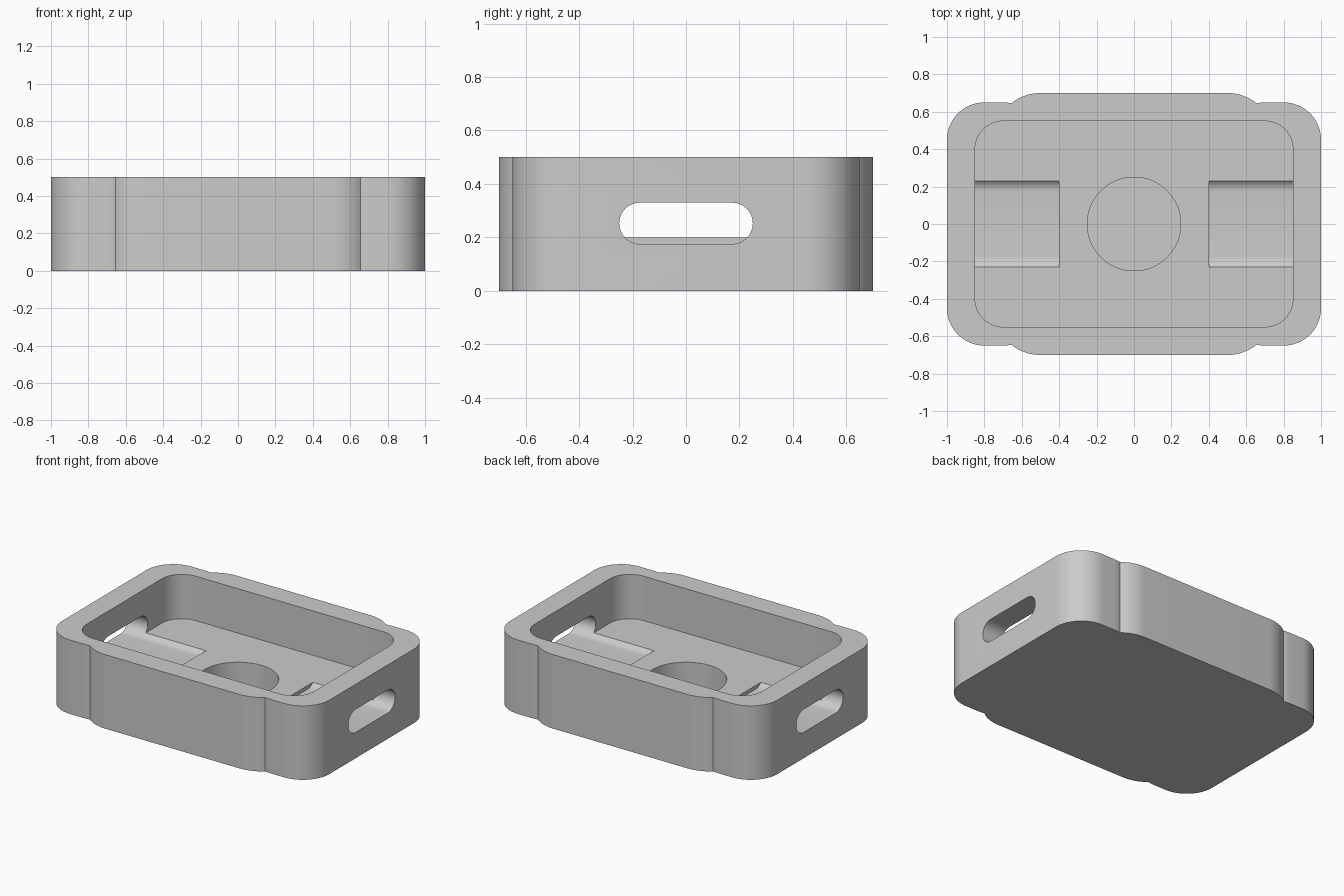
import bpy
import bmesh
from math import sin, cos, pi, asin, acos, radians

cube = bpy.data.objects.get("Cube")
if cube:
    bpy.data.objects.remove(cube, do_unlink=True)

HEIGHT = 0.5
FLOOR = 0.2

grey = bpy.data.materials.new("light_grey")
grey.use_nodes = True
colour = (0.6, 0.6, 0.6, 1)
grey.diffuse_color = colour
grey.node_tree.nodes["Principled BSDF"].inputs["Base Color"].default_value = colour


def arc(cx, cy, r, start, end, steps=16):
    """Points along an arc, end points included."""
    return [(cx + r * cos(start + (end - start) * i / steps),
             cy + r * sin(start + (end - start) * i / steps))
            for i in range(steps + 1)]


def mirror_quarter(quarter):
    """Close a loop from its first-quadrant points, listed from +x to +y."""
    loop = list(quarter)
    loop += [(-x, y) for x, y in reversed(quarter)]
    loop += [(-x, -y) for x, y in quarter]
    loop += [(x, -y) for x, y in reversed(quarter)]
    return loop


def prism(name, loop, low, high, place):
    """Extrude a 2D loop from low to high, placing points with place(u, v, w)."""
    bm = bmesh.new()
    face = bm.faces.new([bm.verts.new(place(u, v, low)) for u, v in loop])
    out = bmesh.ops.extrude_face_region(bm, geom=[face])
    for v in out["geom"]:
        if isinstance(v, bmesh.types.BMVert):
            i = 0 if place is along_x else 2
            v.co[i] = high
    bmesh.ops.recalc_face_normals(bm, faces=bm.faces)
    mesh = bpy.data.meshes.new(name)
    bm.to_mesh(mesh)
    bm.free()
    mesh.materials.append(grey)
    obj = bpy.data.objects.new(name, mesh)
    bpy.context.collection.objects.link(obj)
    return obj


def along_z(u, v, w):
    return (u, v, w)


def along_x(u, v, w):
    return (w, u, v)


# Outer body: long rounded end blocks joined by a slightly wider middle
seam_x, mid_r, end_r = 0.655, 0.25, 0.2
quarter = arc(0.8, 0.45, end_r, 0, pi / 2)
quarter += arc(0.7, 0.45, end_r, pi / 2, pi / 2 + asin((0.7 - seam_x) / end_r), 4)
quarter += arc(0.5, 0.45, mid_r, acos((seam_x - 0.5) / mid_r), pi / 2, 10)[1:]
body = prism("tray_body", mirror_quarter(quarter), 0, HEIGHT, along_z)

# Cutters: main cavity, round well, and a slot through each end wall
cavity = mirror_quarter(arc(0.7, 0.4, 0.15, 0, pi / 2))
well = arc(0, 0, 0.25, 0, 2 * pi, 72)[:-1]
slot_z, slot_r, slot_y = 0.2525, 0.0775, 0.1725
slot = (arc(slot_y, slot_z, slot_r, -pi / 2, pi / 2)
        + arc(-slot_y, slot_z, slot_r, pi / 2, 3 * pi / 2))
cutters = [
    prism("cavity_cutter", cavity, FLOOR, HEIGHT + 0.1, along_z),
    prism("well_cutter", well, 0.01, FLOOR + 0.1, along_z),
    prism("left_slot_cutter", slot, 0.4, 1.1, along_x),
    prism("right_slot_cutter", slot, -1.1, -0.4, along_x),
]
for cutter in cutters:
    cutter.hide_render = True
    mod = body.modifiers.new(cutter.name, "BOOLEAN")
    mod.operation = "DIFFERENCE"
    mod.solver = "EXACT"
    mod.object = cutter

# Bake the cuts and discard the cutters
bpy.context.view_layer.update()
graph = bpy.context.evaluated_depsgraph_get()
cut_mesh = bpy.data.meshes.new_from_object(body.evaluated_get(graph))
body.modifiers.clear()
body.data = cut_mesh
body.data.name = "tray_body"
for cutter in cutters:
    bpy.data.objects.remove(cutter, do_unlink=True)

# Smooth the curved walls, keeping the edges crisp
bpy.ops.object.select_all(action="DESELECT")
body.select_set(True)
bpy.context.view_layer.objects.active = body
bpy.ops.object.shade_smooth_by_angle(angle=radians(30))
